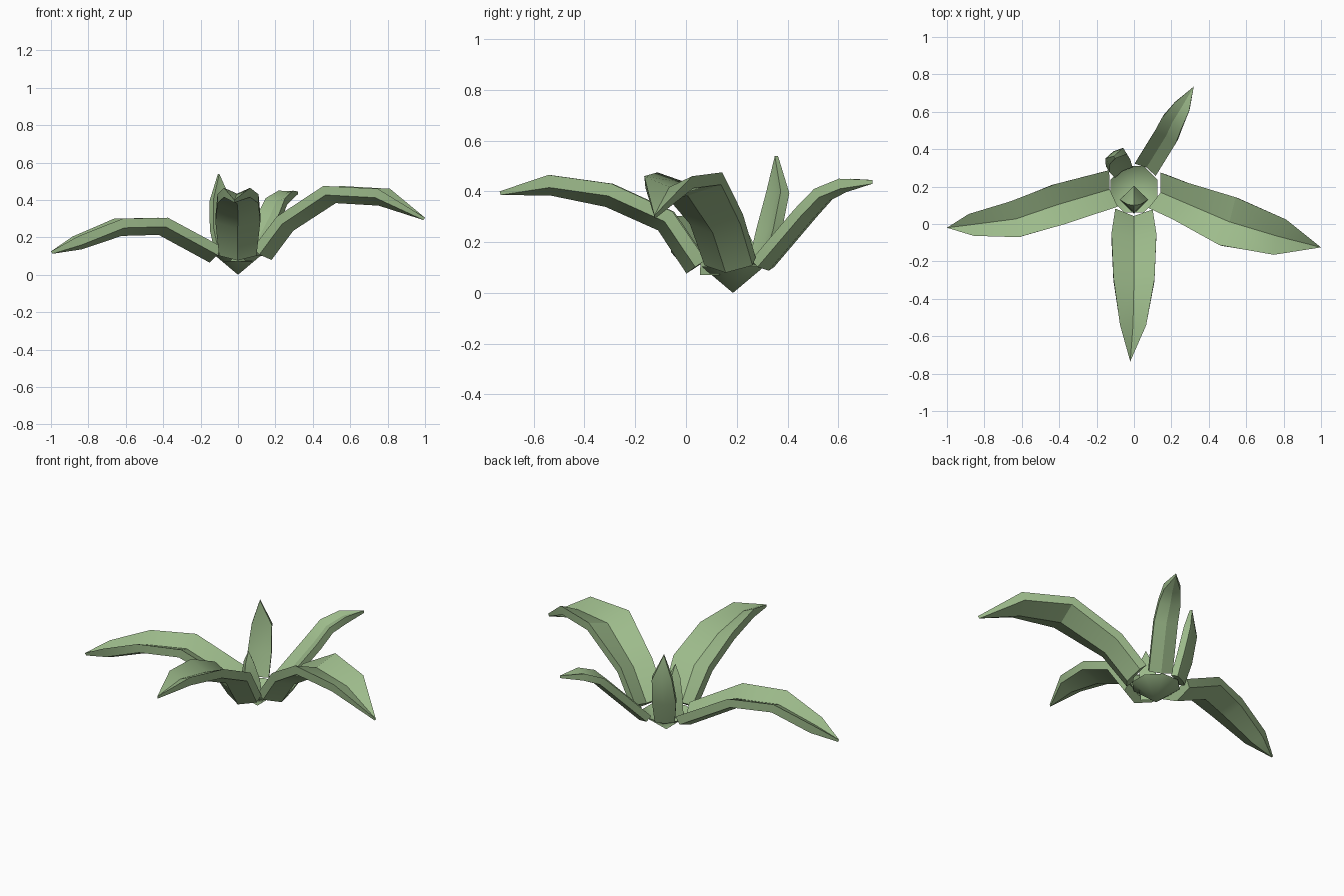
import bpy, bmesh, math
from mathutils import Vector

if "Cube" in bpy.data.objects:
    bpy.data.objects.remove(bpy.data.objects["Cube"])

green = bpy.data.materials.new("leaf_green")
green.diffuse_color = (0.34, 0.50, 0.26, 1)
green.use_nodes = True
green.node_tree.nodes["Principled BSDF"].inputs["Base Color"].default_value = green.diffuse_color


def finish(name, bm, recalc=True):
    if recalc:
        bmesh.ops.recalc_face_normals(bm, faces=bm.faces)
    me = bpy.data.meshes.new(name)
    bm.to_mesh(me)
    bm.free()
    ob = bpy.data.objects.new(name, me)
    bpy.context.collection.objects.link(ob)
    me.materials.append(green)
    bpy.context.view_layer.objects.active = ob
    ob.select_set(True)
    bpy.ops.object.shade_smooth_by_angle(angle=math.radians(30))
    ob.select_set(False)
    return ob


def leaf(name, path, thick=0.05, fold=0.045):
    """Thick folded blade; path rows are x, y, z of the edge line and half width."""
    pts = [Vector(p[:3]) for p in path]
    up = Vector((0, 0, 1))
    bm = bmesh.new()
    rings = []
    flat = pts[-1] - pts[0]
    flat.z = 0
    side = flat.normalized().cross(up)
    for i, p in enumerate(pts):
        w = path[i][3]
        t = (pts[min(i + 1, len(pts) - 1)] - pts[max(i - 1, 0)]).normalized()
        n = side.cross(t).normalized()
        last = i == len(pts) - 1
        d = n * (0.015 if last else thick)
        f = n * (0 if last else fold * min(1, w / 0.1))
        if last:
            rings.append([bm.verts.new(q) for q in (p, p - d)])
        else:
            rings.append([bm.verts.new(q) for q in (
                p - side * w, p - f, p + side * w,
                p + side * w - d, p - f - d, p - side * w - d)])
    for a, b in zip(rings, rings[1:]):
        if len(b) == 2:
            top, low = b
            b = [top, top, top, low, low, low]
        for k in range(6):
            j = (k + 1) % 6
            loop = list(dict.fromkeys([a[k], a[j], b[j], b[k]]))
            bm.faces.new(loop)
    r = rings[0]
    bm.faces.new((r[0], r[1], r[4], r[5]))
    bm.faces.new((r[1], r[2], r[3], r[4]))
    return finish(name, bm)


# Open conical cup the leaves grow from
bm = bmesh.new()
tip = bm.verts.new((0, 0.185, 0))
rim = [bm.verts.new((0.135 * math.cos(a), 0.185 + 0.135 * math.sin(a), 0.105))
       for a in [math.radians(22.5 + 45 * i) for i in range(8)]]
for i in range(8):
    bm.faces.new((tip, rim[(i + 1) % 8], rim[i]))
finish("base_cup", bm, False)

# Three long arching leaves
leaf("front_leaf", [(0, 0.08, 0.13, 0.10), (0, -0.05, 0.32, 0.12),
                    (0, -0.29, 0.43, 0.11), (-0.005, -0.54, 0.465, 0.07),
                    (-0.02, -0.735, 0.40, 0)])
leaf("left_leaf", [(-0.11, 0.19, 0.15, 0.10), (-0.40, 0.105, 0.305, 0.11),
                   (-0.64, 0.025, 0.30, 0.098), (-0.87, -0.005, 0.205, 0.06),
                   (-1, -0.02, 0.125, 0)])
leaf("right_leaf", [(0.11, 0.18, 0.14, 0.10), (0.24, 0.125, 0.31, 0.105),
                    (0.50, 0.015, 0.475, 0.135), (0.78, -0.07, 0.46, 0.10),
                    (1, -0.125, 0.305, 0)])

# Narrow leaf at the back right
leaf("back_right_leaf", [(0.06, 0.29, 0.13, 0.065), (0.165, 0.46, 0.33, 0.065),
                         (0.20, 0.535, 0.41, 0.06), (0.255, 0.625, 0.45, 0.045),
                         (0.32, 0.735, 0.445, 0)], 0.04, 0.03)

# Short upright leaf at the back left
leaf("back_left_leaf", [(-0.055, 0.275, 0.12, 0.055), (-0.075, 0.31, 0.25, 0.065),
                        (-0.085, 0.345, 0.40, 0.055), (-0.10, 0.35, 0.54, 0)], 0.04, 0.02)

# Small four-sided sprout in the middle
bm = bmesh.new()
prev = None
for cy, z, r in ((0.13, 0.07, 0.075), (0.12, 0.2, 0.06), (0.105, 0.29, 0.035)):
    ring = [bm.verts.new((r * math.sin(i * math.pi / 2),
                          cy + r * math.cos(i * math.pi / 2), z)) for i in range(4)]
    if prev:
        for i in range(4):
            bm.faces.new((prev[i], prev[(i + 1) % 4], ring[(i + 1) % 4], ring[i]))
    prev = ring
top = bm.verts.new((0, 0.10, 0.36))
for i in range(4):
    bm.faces.new((prev[i], prev[(i + 1) % 4], top))
finish("center_sprout", bm)
